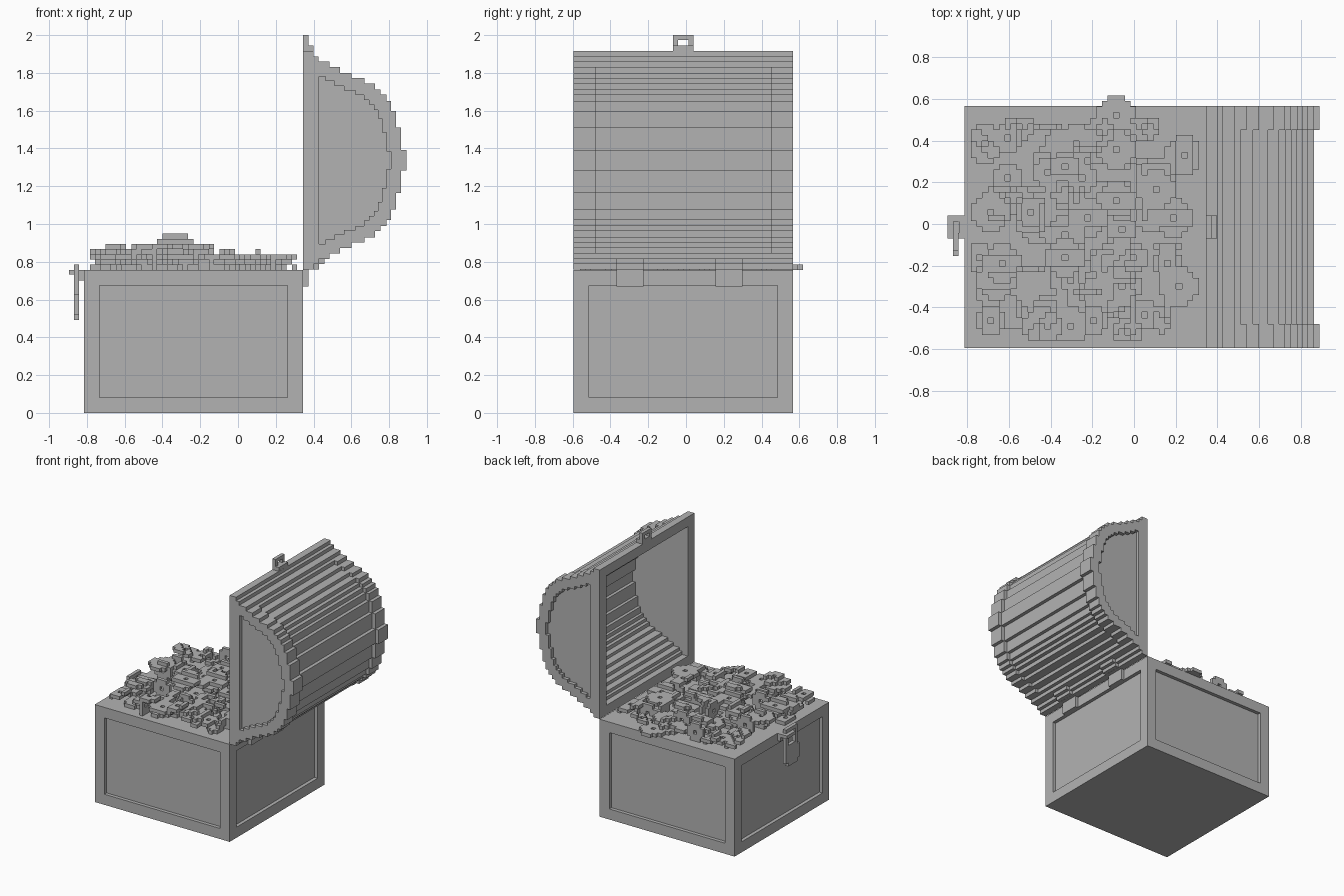
import bpy
import bmesh
import random

random.seed(4)
V = 0.0274          # block size
MID = 1.337         # lid centre height
BACK = 0.345        # hinge side of the box
TOP = 0.757         # box height

cube = bpy.data.objects.get("Cube")
if cube:
    bpy.data.objects.remove(cube, do_unlink=True)

gray = bpy.data.materials.new("plain_gray")
gray.use_nodes = True
gray.diffuse_color = (0.45, 0.45, 0.45, 1)
gray.node_tree.nodes["Principled BSDF"].inputs["Base Color"].default_value = gray.diffuse_color


def finish(name, bm):
    mesh = bpy.data.meshes.new(name)
    bm.to_mesh(mesh)
    bm.free()
    mesh.materials.append(gray)
    obj = bpy.data.objects.new(name, mesh)
    bpy.context.collection.objects.link(obj)
    return obj


def box_mesh(bm, lo, hi):
    made = bmesh.ops.create_cube(bm, size=1)["verts"]
    for v in made:
        for a in range(3):
            v.co[a] = hi[a] if v.co[a] > 0 else lo[a]


def boxes(name, *spans):
    bm = bmesh.new()
    for lo, hi in spans:
        box_mesh(bm, lo, hi)
    return finish(name, bm)


def prism(name, steps, x0, y0, y1):
    """Stepped half-round profile, mirrored about MID and extruded along y."""
    half = [(x0, steps[0][1])]
    for i, (x, h) in enumerate(steps):
        half.append((x, h))
        if i + 1 < len(steps):
            half.append((x, steps[i + 1][1]))
    outline = half + [(x, -h) for x, h in reversed(half)]
    bm = bmesh.new()
    face = bm.faces.new([bm.verts.new((x, y0, MID + h)) for x, h in outline])
    out = bmesh.ops.extrude_face_region(bm, geom=[face])["geom"]
    for v in out:
        if isinstance(v, bmesh.types.BMVert):
            v.co.y = y1
    bmesh.ops.recalc_face_normals(bm, faces=bm.faces)
    return finish(name, bm)


def cut(obj, cutter):
    mod = obj.modifiers.new("cut", "BOOLEAN")
    mod.operation = "DIFFERENCE"
    mod.solver = "EXACT"
    mod.object = cutter
    cutter.hide_render = True
    cutter.hide_viewport = True


# Box with a recessed panel on each side
bm = bmesh.new()
box_mesh(bm, (-0.814, -0.595, 0), (BACK, 0.566, TOP))
bm.normal_update()
sides = [f for f in bm.faces if abs(f.normal.z) < 0.5]
bmesh.ops.inset_individual(bm, faces=sides, thickness=0.116)
bmesh.ops.inset_individual(bm, faces=sides, thickness=0, depth=-V)
finish("chest_box", bm)

# Lid: stepped end bands, thinner slats between, hollow inside
STEPS = [(0.40, 0.578), (0.427, 0.55), (0.485, 0.522), (0.54, 0.493), (0.60, 0.463),
         (0.67, 0.435), (0.725, 0.408), (0.755, 0.375), (0.785, 0.348), (0.81, 0.315),
         (0.837, 0.26), (0.864, 0.173), (0.892, 0.055)]
slat_steps = [(x - V if h < 0.52 else x, h) for x, h in STEPS]


def scaled(k, start=0):
    inner = [(BACK + (x - BACK) * k, h * k) for x, h in STEPS]
    return [s for s in inner if s[0] > start]


hollow = prism("lid_hollow_cutter", scaled(0.87), 0.2, -0.515, 0.485)
slats = prism("lid_slats", slat_steps, BACK, -0.48, 0.451)
cut(slats, hollow)
for side, y_in, y_out, sign in (("front", -0.48, -0.595, -1), ("back", 0.451, 0.566, 1)):
    band = prism(side + "_lid_band", STEPS, BACK, y_in, y_out)
    panel = prism(side + "_panel_cutter", scaled(0.85, 0.435), 0.43,
                  y_out - sign * V, y_out + sign * 0.1)
    cut(band, hollow)
    cut(band, panel)

# Hasp loop on the lid edge
hx = BACK + V
boxes("lid_hasp",
      ((BACK, -0.07, 1.89), (hx, 0.04, 1.945)),
      ((hx, -0.07, 1.89), (hx + V, 0.04, 1.945)),
      ((BACK, -0.07, 1.945), (hx, -0.043, 1.973)),
      ((BACK, 0.012, 1.945), (hx, 0.04, 1.973)),
      ((BACK, -0.07, 1.973), (hx, 0.04, 2.0)))

# Hinges
for side, y in (("front", -0.368), ("back", 0.156)):
    boxes(side + "_hinge",
          ((BACK, y, 0.67), (hx, y + 0.144, 0.77)),
          ((BACK, y, 0.76), (0.43, y + 0.144, 0.79)),
          ((BACK, y, 0.787), (0.458, y + 0.144, 0.82)))

# Catch plate and hanging padlock
boxes("box_catch",
      ((-0.841, -0.07, 0.70), (-0.814, 0.04, TOP)),
      ((-0.869, -0.07, 0.732), (-0.841, -0.043, TOP)),
      ((-0.869, 0.012, 0.732), (-0.841, 0.04, TOP)),
      ((-0.896, -0.07, 0.732), (-0.869, 0.04, TOP)))
lx = (-0.869, -0.842)
boxes("padlock",
      ((lx[0], -0.154, 0.52), (lx[1], 0.012, 0.63)),
      ((lx[0], -0.127, 0.493), (lx[1], -0.015, 0.52)),
      ((lx[0], -0.127, 0.63), (lx[1], -0.015, 0.655)),
      ((lx[0], -0.127, 0.655), (lx[1], -0.1, 0.785)),
      ((lx[0], -0.015, 0.63), (lx[1], 0.012, 0.785)),
      ((lx[0], -0.1, 0.758), (lx[1], -0.015, 0.785)))

# Heap of block coins, collected as grid cells
NX, NY = 40, 39
cells = set()


def coin(cx, cy, base, sx=0.0, sy=0.0, r=3, clip=True):
    for dx in range(-r, r + 1):
        for dy in range(-r, r + 1):
            if abs(dx) + abs(dy) > r + 1 or dx == dy == 0:
                continue
            x, y, z = cx + dx, cy + dy, base + round(sx * dx + sy * dy)
            if z >= 0 and (not clip or (0 <= x < NX and 0 <= y < NY)):
                cells.add((x, y, z))


def upright(cx, cy, base, along_x, r=2):
    for d in range(-r, r + 1):
        for e in range(-r, r + 1):
            if abs(d) + abs(e) <= r + 1 and (d or e):
                x, y = (cx + d, cy) if along_x else (cx, cy + d)
                if base + e >= 0 and 0 <= x < NX and 0 <= y < NY:
                    cells.add((x, y, base + e))


def tilt():
    return random.choice((-0.35, 0, 0, 0.35))


for i in range(45):
    coin(random.randrange(1, NX - 1), random.randrange(1, NY - 1), random.randint(0, 1),
         tilt(), tilt(), random.choice((2, 2, 3)))
for i in range(24):
    x = random.randrange(1, NX - 4)
    upright(x, random.randrange(1, NY - 1), 2 if x < 22 else 0, i % 2 == 0)
SPOTS = [(2, 34), (25, 33), (37, 32), (16, 30), (32, 26), (25, 24), (3, 22), (10, 22),
         (20, 21), (35, 21), (16, 18), (26, 19), (5, 13), (24, 13), (34, 13), (4, 10),
         (21, 8), (36, 9), (30, 4), (3, 3), (12, 2), (17, 2), (21, 3), (27, 1)]
for x, y in SPOTS:
    level = random.randint(2, 3) if x < 22 else random.randint(1, 2)
    coin(x, y, level, tilt(), tilt(), random.choice((2, 3)))
coin(16, 14, 5, 0, 0.35)
coin(25, NY, 0, clip=False)

# Skin the cells with outward faces only
bm = bmesh.new()
corners = {}


def corner(p):
    if p not in corners:
        corners[p] = bm.verts.new((-0.784 + p[0] * V, -0.56 + p[1] * V, TOP + p[2] * V))
    return corners[p]


for c in sorted(cells):
    for a in range(3):
        for s in (0, 1):
            near = list(c)
            near[a] += 2 * s - 1
            if tuple(near) in cells:
                continue
            quad = []
            for u, w in ((0, 0), (1, 0), (1, 1), (0, 1)):
                p = list(c)
                p[a] += s
                p[(a + 1) % 3] += u
                p[(a + 2) % 3] += w
                quad.append(corner(tuple(p)))
            bm.faces.new(quad if s else quad[::-1])
bmesh.ops.dissolve_limit(bm, angle_limit=0.02, verts=bm.verts, edges=bm.edges)
finish("coin_heap", bm)
